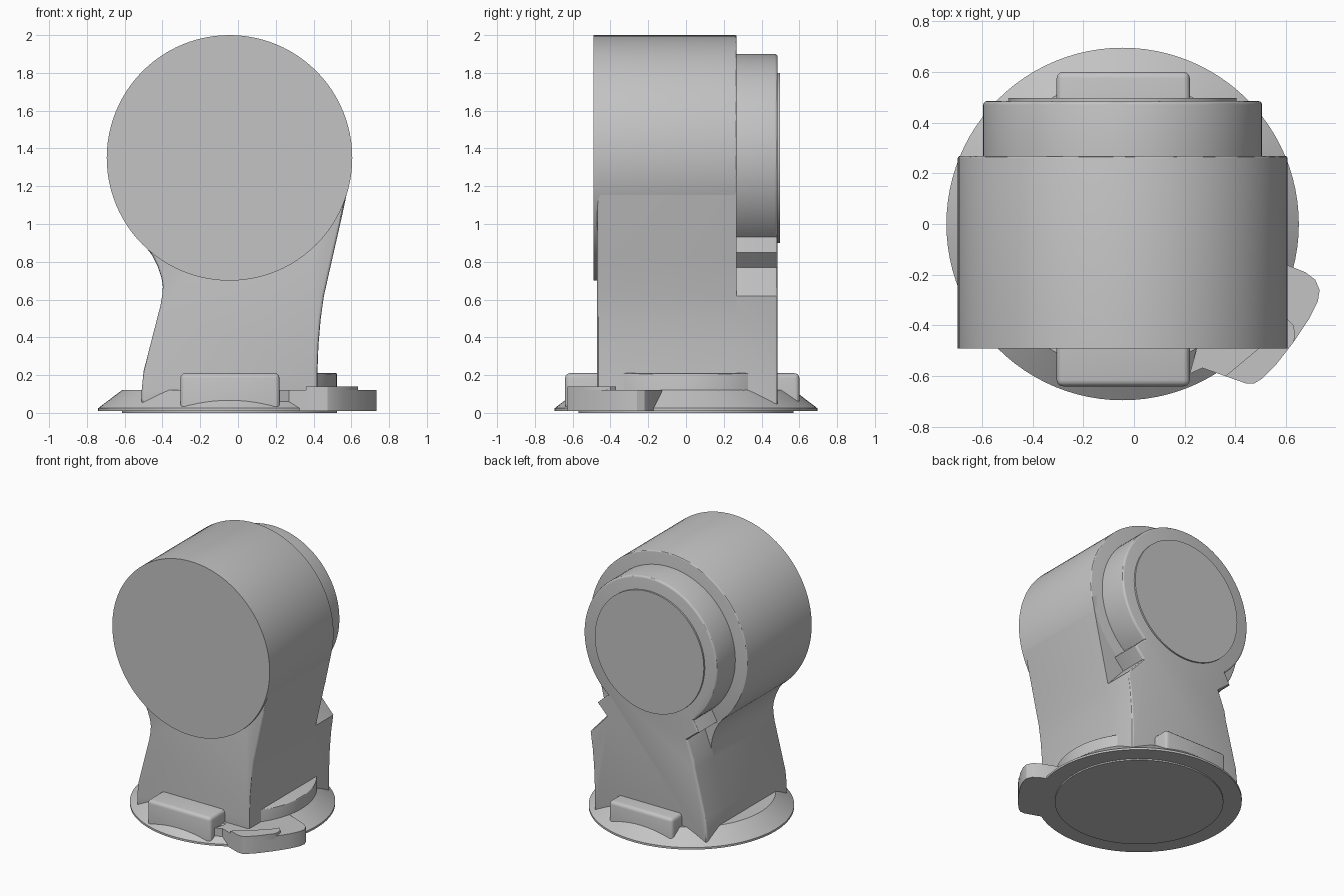
import bpy, bmesh, math
from mathutils import Vector

if "Cube" in bpy.data.objects:
    bpy.data.objects.remove(bpy.data.objects["Cube"], do_unlink=True)

CX, CZ = -0.045, 1.35      # drum axis
grey = bpy.data.materials.new("plain_grey")
grey.use_nodes = True
colour = (0.55, 0.55, 0.55, 1)
grey.diffuse_color = colour
grey.node_tree.nodes["Principled BSDF"].inputs["Base Color"].default_value = colour


def finish(name, bm, angle=30):
    bmesh.ops.recalc_face_normals(bm, faces=bm.faces)
    mesh = bpy.data.meshes.new(name)
    bm.to_mesh(mesh)
    bm.free()
    mesh.materials.append(grey)
    obj = bpy.data.objects.new(name, mesh)
    bpy.context.collection.objects.link(obj)
    bpy.ops.object.select_all(action='DESELECT')
    obj.select_set(True)
    bpy.context.view_layer.objects.active = obj
    bpy.ops.object.shade_smooth_by_angle(angle=math.radians(angle))
    return obj


def prism(name, points, low, high, axis, rounded=None, radius=0.02):
    """Extrude an outline along y or z, rounding the edges picked by a rule."""
    def place(p, h):
        return Vector((p[0], h, p[1])) if axis == 'y' else Vector((p[0], p[1], h))
    bm = bmesh.new()
    face = bm.faces.new([bm.verts.new(place(p, low)) for p in points])
    ext = bmesh.ops.extrude_face_region(bm, geom=[face])
    verts = [g for g in ext["geom"] if isinstance(g, bmesh.types.BMVert)]
    bmesh.ops.translate(bm, verts=verts, vec=place((0, 0), high - low))
    bmesh.ops.recalc_face_normals(bm, faces=bm.faces)
    if rounded:
        edges = [e for e in bm.edges if rounded(e.verts[0].co, e.verts[1].co)]
        bmesh.ops.bevel(bm, geom=edges, offset=radius, segments=3,
                        profile=0.5, affect='EDGES', clamp_overlap=True)
    return finish(name, bm)


def arc(cx, cy, r, start, end, steps):
    return [(cx + r * math.cos(math.radians(start + (end - start) * i / steps)),
             cy + r * math.sin(math.radians(start + (end - start) * i / steps)))
            for i in range(steps + 1)]


def circle(r, steps=96):
    return arc(CX, CZ, r, 0, 360, steps)[:-1]


def at_y(h):
    return lambda a, b: abs(a.y - h) < 1e-4 and abs(b.y - h) < 1e-4


# Flared round foot, turned from a profile
bm = bmesh.new()
outline = [(0, 0), (0.57, 0), (0.57, 0.01), (0.695, 0.01), (0.695, 0.025),
           (0.57, 0.12), (0, 0.12)]
ring = [bm.verts.new((CX + r, 0, z)) for r, z in outline]
edges = [bm.edges.new(pair) for pair in zip(ring, ring[1:])]
bmesh.ops.spin(bm, geom=ring + edges, cent=(CX, 0, 0), axis=(0, 0, 1),
               angle=math.tau, steps=96)
bmesh.ops.remove_doubles(bm, verts=bm.verts, dist=1e-4)
finish("foot_flange", bm, 20)

# Main drum and the flat cap behind it
prism("main_drum", circle(0.65), -0.49, 0.268, 'y', at_y(0.268), 0.008)
prism("rear_cap", circle(0.45), 0.45, 0.497, 'y')

# Waisted column that carries the drum
left_low = [(-0.40, 0.63), (-0.41, 0.57), (-0.50, 0.22), (-0.51, 0.12), (-0.51, 0.03)]
right_low = [(0.42, 0.03), (0.42, 0.2), (0.426, 0.36), (0.438, 0.5), (0.455, 0.62)]
left_high = [(-0.4, 1.1), (-0.49, 0.88), (-0.455, 0.835), (-0.425, 0.775),
             (-0.405, 0.715), (-0.398, 0.67)]
right_high = [(0.5, 0.82), (0.55, 1.04), (0.595, 1.25), (0.4, 1.35)]
prism("column", left_high + left_low + right_low + right_high,
      -0.47, 0.268, 'y', at_y(-0.47), 0.015)

# Rear housing: smaller drum, stepped notches and back of the column
dz = 0.93 - CZ
start = math.degrees(math.atan2(dz, math.sqrt(0.55 ** 2 - dz ** 2)))
rear = arc(CX, CZ, 0.55, start, 180 - start, 72)
right_notch = [(0.355, 0.77), (0.39, 0.85)]
right_notch = [(0.32, 0.77), (0.395, 0.85)]
left_notch = [(-0.445, 0.85), (-0.345, 0.77)]
prism("rear_housing", rear + left_notch + left_low + right_low + right_notch,
      0.26, 0.485, 'y', at_y(0.485), 0.015)

# Blocks at the front and back of the foot
for name, inner, outer in (("front_block", -0.4, -0.64), ("back_block", 0.4, 0.60)):
    corners = [(-0.305, inner), (0.22, inner), (0.22, outer), (-0.305, outer)]

    def outer_edges(a, b, inner=inner, outer=outer):
        on_top = a.z > 0.2 and b.z > 0.2
        upright = abs(a.z - b.z) > 0.1 and abs(a.y - outer) < 1e-4
        return (on_top or upright) and not (abs(a.y - inner) + abs(b.y - inner) < 1e-4)
    prism(name, corners, 0.035, 0.21, 'z', outer_edges, 0.025)

# Curved block on the left side of the foot
prism("side_block", arc(CX, 0, 0.57, -36, 36, 20), 0.05, 0.21, 'z',
      lambda a, b: a.z > 0.2 and b.z > 0.2, 0.006)

# Thumb tab at the front left corner, with its raised pad
tab = [(0.3, -0.3), (0.5, -0.12), (0.6, -0.16), (0.675, -0.19), (0.715, -0.22),
       (0.732, -0.26), (0.725, -0.305), (0.69, -0.375), (0.63, -0.465),
       (0.56, -0.555), (0.505, -0.61), (0.475, -0.628), (0.44, -0.628),
       (0.36, -0.6), (0.27, -0.568), (0.22, -0.59)]
prism("thumb_tab", tab, 0.01, 0.12, 'z')
pad = [(0.36, -0.6), (0.48, -0.5), (0.56, -0.43), (0.6, -0.37), (0.63, -0.4),
       (0.635, -0.44), (0.63, -0.465), (0.56, -0.555), (0.505, -0.61),
       (0.475, -0.628), (0.44, -0.628)]
prism("tab_pad", pad, 0.1, 0.14, 'z')
